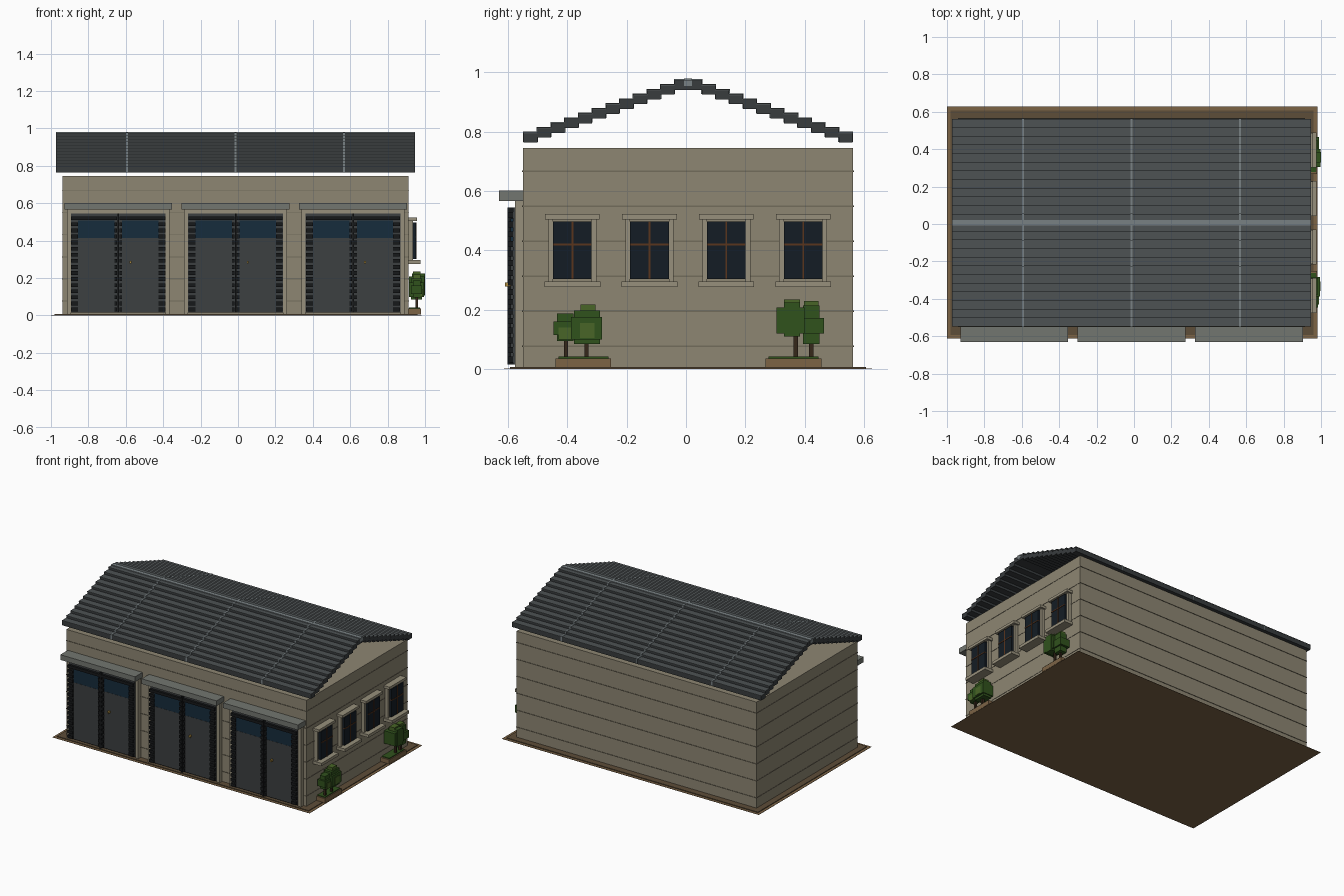
import bpy, bmesh

CX, CY = -0.013, 0.007          # building centre
mats = {}


def material(name, rgb):
    m = bpy.data.materials.new(name)
    m.diffuse_color = (*rgb, 1)
    mats[name] = m


for n, c in {
    "stucco": (0.27, 0.24, 0.17), "groove": (0.17, 0.15, 0.105),
    "trim": (0.31, 0.28, 0.2), "stone": (0.17, 0.18, 0.16),
    "slate": (0.04, 0.045, 0.048), "slate_edge": (0.075, 0.085, 0.088),
    "metal": (0.19, 0.22, 0.23), "door_grey": (0.045, 0.05, 0.052),
    "black": (0.008, 0.009, 0.01), "glass": (0.008, 0.025, 0.045),
    "dark_glass": (0.007, 0.012, 0.018), "wood": (0.1, 0.035, 0.012),
    "earth": (0.2, 0.125, 0.06), "soil": (0.11, 0.075, 0.04),
    "bark": (0.035, 0.02, 0.01), "brass": (0.4, 0.25, 0.05),
    "leaf": (0.03, 0.085, 0.012), "leaf_light": (0.065, 0.13, 0.02),
}.items():
    material(n, c)


def boxes(name, mat, items):
    """One object from boxes given as (x0, x1, y0, y1, z0, z1)."""
    bm = bmesh.new()
    for x0, x1, y0, y1, z0, z1 in items:
        for v in bmesh.ops.create_cube(bm, size=1)["verts"]:
            v.co = ((x0 + x1) / 2 + v.co.x * (x1 - x0),
                    (y0 + y1) / 2 + v.co.y * (y1 - y0),
                    (z0 + z1) / 2 + v.co.z * (z1 - z0))
    me = bpy.data.meshes.new(name)
    bm.to_mesh(me)
    bm.free()
    ob = bpy.data.objects.new(name, me)
    me.materials.append(mats[mat])
    bpy.context.collection.objects.link(ob)
    return ob


def centred(hx, hy, z0, z1, cx=CX):
    return (cx - hx, cx + hx, CY - hy, CY + hy, z0, z1)


# Ground slab: wide thin sheet and a smaller step on it
boxes("ground_sheet", "earth", [centred(0.99, 0.62, 0, 0.002, -0.01)])
boxes("ground_step", "soil", [centred(0.97, 0.6, 0.002, 0.007, -0.01)])

# Walls with thin horizontal course lines
boxes("walls", "stucco", [centred(0.925, 0.556, 0.005, 0.745)])
boxes("wall_courses", "groove",
      [centred(0.927, 0.559, z - 0.002, z + 0.002)
       for z in (0.077, 0.195, 0.313, 0.431, 0.549, 0.667)])

# Stepped roof, twelve courses on each slope, floating just above the walls
STEPS, RUN, RISE = 12, 0.0462, 0.0161
tiles, lips, seams = [], [], []
for side in (-1, 1):
    for k in range(STEPS):
        outer = (STEPS - k) * RUN
        y0, y1 = sorted((CY + side * outer, CY + side * (outer - RUN)))
        z = 0.764 + k * RISE
        tiles.append((CX - 0.959, CX + 0.959, y0, y1, z, z + 0.031))
        lips.append((CX - 0.96, CX + 0.96, y0 - 0.001, y1 + 0.001, z + 0.03, z + 0.034))
        for sx in (-0.58, 0, 0.58):
            seams.append((CX + sx - 0.005, CX + sx + 0.005,
                          y0 - 0.002, y1 + 0.002, z + 0.002, z + 0.036))
boxes("roof_courses", "slate", tiles)
boxes("roof_course_edges", "slate_edge", lips)
boxes("roof_seams", "metal", seams)
boxes("ridge_cap", "metal", [centred(0.96, 0.014, 0.955, 0.98)])

# Three double doors on the front
lintel, frame, back, slats, panel, glass, bar, knob = ([] for _ in range(8))
for cx in (-0.64, CX, 0.615):
    lintel.append((cx - 0.288, cx + 0.288, -0.63, -0.545, 0.566, 0.602))
    frame.append((cx - 0.275, cx + 0.275, -0.577, -0.545, 0.545, 0.566))
    back.append((cx - 0.253, cx + 0.253, -0.584, -0.545, 0.015, 0.545))
    bar.append((cx - 0.004, cx + 0.004, -0.602, -0.58, 0.015, 0.545))
    knob.append((cx + 0.06, cx + 0.07, -0.61, -0.585, 0.278, 0.292))
    for s in (-1, 1):
        def span(a, b):
            return sorted((cx + s * a, cx + s * b))
        frame.append((*span(0.253, 0.275), -0.577, -0.545, 0.005, 0.566))
        panel.append((*span(0.02, 0.215), -0.592, -0.58, 0.02, 0.415))
        glass.append((*span(0.02, 0.215), -0.591, -0.58, 0.415, 0.507))
        for i in range(16):
            z = 0.022 + i * 0.0325
            slats.append((*span(0.215, 0.252), -0.6, -0.58, z, z + 0.02))
            slats.append((*span(0.006, 0.02), -0.6, -0.58, z, z + 0.02))
        slats.append((*span(0.02, 0.215), -0.6, -0.58, 0.51, 0.53))
boxes("door_lintels", "stone", lintel)
boxes("door_frames", "trim", frame)
boxes("door_backs", "door_grey", back)
boxes("door_slats", "black", slats)
boxes("door_panels", "door_grey", panel)
boxes("door_windows", "glass", glass)
boxes("door_centre_bars", "black", bar)
boxes("door_knobs", "brass", knob)

# Four windows on the right wall
surround, panes, cross, sills = [], [], [], []
for cy in (-0.383, -0.123, 0.136, 0.395):
    surround.append((0.905, 0.957, cy - 0.092, cy + 0.092, 0.505, 0.523))
    for s in (-1, 1):
        y0, y1 = sorted((cy + s * 0.065, cy + s * 0.081))
        surround.append((0.905, 0.936, y0, y1, 0.296, 0.505))
    sills.append((0.905, 0.977, cy - 0.094, cy + 0.094, 0.276, 0.296))
    panes.append((0.905, 0.952, cy - 0.065, cy + 0.065, 0.303, 0.497))
    cross.append((0.94, 0.955, cy - 0.003, cy + 0.003, 0.303, 0.497))
    cross.append((0.94, 0.955, cy - 0.065, cy + 0.065, 0.417, 0.423))
boxes("window_surrounds", "trim", surround)
boxes("window_sills", "trim", sills)
boxes("window_panes", "dark_glass", panes)
boxes("window_crossbars", "wood", cross)

# Planters with blocky shrubs along the right wall
boxes("planters", "earth", [(0.91, 0.978, y, y + 0.188, 0.005, 0.036)
                            for y in (-0.44, 0.268)])
boxes("planter_grass", "leaf", [(0.914, 0.972, y, y + 0.168, 0.034, 0.042)
                                for y in (-0.43, 0.278)])
boxes("shrub_trunks", "bark", [(0.948, 0.962, y - 0.007, y + 0.007, 0.04, 0.13)
                               for y in (-0.405, -0.335, 0.37, 0.422)])
boxes("shrub_leaves", "leaf", [
    (0.925, 0.985, -0.447, -0.365, 0.115, 0.16),
    (0.935, 0.975, -0.435, -0.38, 0.095, 0.187),
    (0.913, 0.995, -0.388, -0.284, 0.1, 0.175),
    (0.925, 0.985, -0.377, -0.29, 0.085, 0.198),
    (0.913, 0.996, 0.305, 0.4, 0.12, 0.208),
    (0.93, 1.0, 0.33, 0.385, 0.11, 0.225),
    (0.918, 0.99, 0.372, 0.466, 0.12, 0.172),
    (0.93, 0.98, 0.395, 0.45, 0.085, 0.215)])
boxes("shrub_highlights", "leaf_light", [
    (0.94, 0.988, -0.43, -0.385, 0.1, 0.14),
    (0.935, 0.975, -0.355, -0.305, 0.19, 0.218),
    (0.95, 0.998, -0.357, -0.308, 0.105, 0.155),
    (0.935, 0.975, 0.33, 0.385, 0.2, 0.234),
    (0.935, 0.97, 0.397, 0.447, 0.19, 0.23)])
